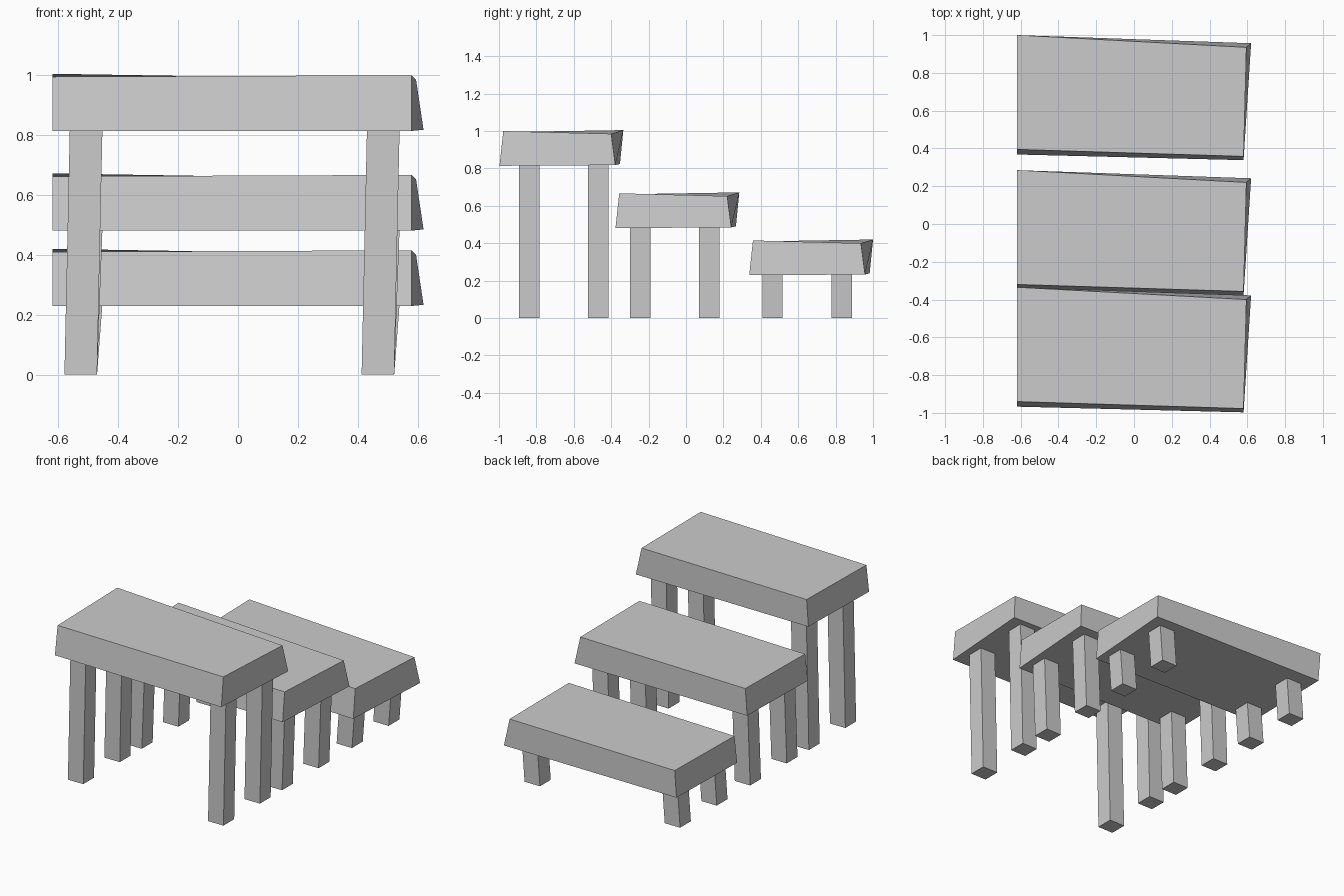
import bpy

cube = bpy.data.objects.get("Cube")
if cube:
    bpy.data.objects.remove(cube, do_unlink=True)

grey = bpy.data.materials.new("plain_grey")
grey.use_nodes = True
grey.diffuse_color = (0.6, 0.6, 0.6, 1)
grey.node_tree.nodes["Principled BSDF"].inputs["Base Color"].default_value = (0.6, 0.6, 0.6, 1)


def hexahedron(name, bottom, top):
    """Six-sided block from bottom and top rings, counter-clockwise from above."""
    sides = [(i, (i + 1) % 4, (i + 1) % 4 + 4, i + 4) for i in range(4)]
    mesh = bpy.data.meshes.new(name)
    mesh.from_pydata(bottom + top, [], [(3, 2, 1, 0), (4, 5, 6, 7)] + sides)
    mesh.materials.append(grey)
    obj = bpy.data.objects.new(name, mesh)
    bpy.context.collection.objects.link(obj)
    return obj


# Skewed bench top: front left, front right, back right, back left
SLAB_BOTTOM = [(-.62, -.967, .814), (.58, -.997, .814), (.62, -.378, .818), (-.62, -.353, .824)]
SLAB_TOP = [(-.62, -.94, .995), (.58, -.977, 1.0), (.595, -.40, .985), (-.62, -.335, 1.005)]
LEG = 0.109    # leg thickness
LEAN = 0.018   # sideways shift of each leg's upper end


def bench(name, slab_y, drop, leg_ys):
    def shift(ring):
        return [(x, y + slab_y, z - drop) for x, y, z in ring]
    hexahedron(name + "_top", shift(SLAB_BOTTOM), shift(SLAB_TOP))

    # Four leaning legs
    for side, x in (("right", -.58), ("left", .413)):
        for end, y in zip(("front", "back"), leg_ys):
            def ring(x0, z):
                return [(x0, y, z), (x0 + LEG, y, z),
                        (x0 + LEG, y + LEG, z), (x0, y + LEG, z)]
            hexahedron(f"{name}_{end}_{side}_leg", ring(x, 0), ring(x + LEAN, .822 - drop))


# Three benches stepping down from front to back
bench("tall_bench", 0, 0, (-.893, -.524))
bench("middle_bench", .62, .333, (-.30, .07))
bench("low_bench", 1.335, .585, (.408, .779))
